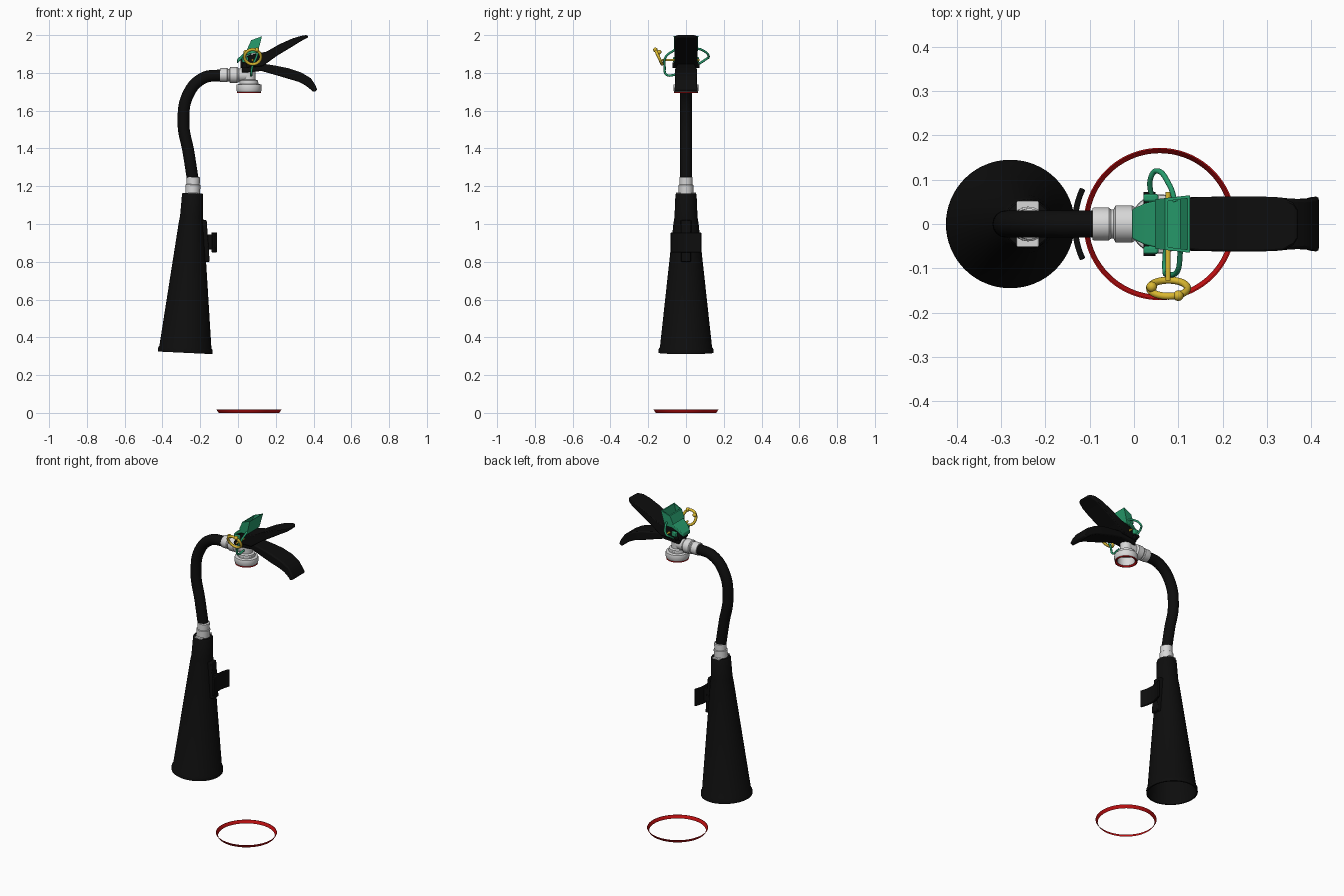
import bpy, bmesh, math
from mathutils import Vector

if "Cube" in bpy.data.objects:
    bpy.data.objects.remove(bpy.data.objects["Cube"])


def material(name, rgb):
    m = bpy.data.materials.new(name)
    m.diffuse_color = (*rgb, 1)
    m.use_nodes = True
    m.node_tree.nodes["Principled BSDF"].inputs["Base Color"].default_value = m.diffuse_color
    return m


BLACK = material("black_rubber", (0.004, 0.004, 0.004))
WHITE = material("pale_metal", (0.68, 0.68, 0.68))
GREEN = material("green_plastic", (0.02, 0.33, 0.15))
YELLOW = material("yellow_plastic", (0.70, 0.48, 0.03))
RED = material("red_paint", (0.58, 0.005, 0.006))


def finish(name, bm, mat, bevel=0.0, recalc=True):
    bmesh.ops.remove_doubles(bm, verts=bm.verts, dist=1e-5)
    if recalc:
        bmesh.ops.recalc_face_normals(bm, faces=bm.faces)
    me = bpy.data.meshes.new(name)
    bm.to_mesh(me)
    bm.free()
    ob = bpy.data.objects.new(name, me)
    bpy.context.collection.objects.link(ob)
    me.materials.append(mat)
    if bevel:
        mod = ob.modifiers.new("bevel", 'BEVEL')
        mod.width, mod.segments, mod.limit_method = bevel, 2, 'ANGLE'
    bpy.ops.object.select_all(action='DESELECT')
    ob.select_set(True)
    bpy.context.view_layer.objects.active = ob
    bpy.ops.object.shade_smooth_by_angle(angle=math.radians(35))
    return ob


def bridge(bm, rings, caps=False):
    n = len(rings[0])
    for a, b in zip(rings, rings[1:]):
        for i in range(n):
            j = (i + 1) % n
            bm.faces.new((a[i], a[j], b[j], b[i]))
    if caps:
        bm.faces.new(rings[0])
        bm.faces.new(rings[-1])


def lathe(name, profile, base, axis, mat, n=48):
    """Revolve (radius, height) pairs about an axis through base."""
    bm = bmesh.new()
    q = Vector((0, 0, 1)).rotation_difference(Vector(axis).normalized())
    rings = []
    for r, h in profile:
        rings.append([bm.verts.new(Vector(base) + q @ Vector(
            (r * math.cos(t), r * math.sin(t), h)))
            for t in (2 * math.pi * i / n for i in range(n))])
    bridge(bm, rings)
    return finish(name, bm, mat)


def loft(name, stations, mat, bevel):
    """Stations: top x, top z, bottom x, bottom z, half width."""
    bm = bmesh.new()
    rings = [[bm.verts.new(p) for p in ((xt, -w, zt), (xt, w, zt), (xb, w, zb), (xb, -w, zb))]
             for xt, zt, xb, zb, w in stations]
    bridge(bm, rings, True)
    return finish(name, bm, mat, bevel)


def tube(name, pts, r, mat):
    cu = bpy.data.curves.new(name, 'CURVE')
    cu.dimensions, cu.bevel_depth, cu.bevel_resolution = '3D', r, 6
    cu.use_fill_caps, cu.resolution_u = True, 12
    sp = cu.splines.new('BEZIER')
    sp.bezier_points.add(len(pts) - 1)
    for b, p in zip(sp.bezier_points, pts):
        b.co = p
        b.handle_left_type = b.handle_right_type = 'AUTO'
    cu.materials.append(mat)
    ob = bpy.data.objects.new(name, cu)
    bpy.context.collection.objects.link(ob)
    return ob


def box(name, c, s, mat, bevel=0.003):
    bm = bmesh.new()
    bmesh.ops.create_cube(bm, size=1)
    for v in bm.verts:
        v.co = Vector(c) + Vector(a * b for a, b in zip(v.co, s))
    return finish(name, bm, mat, bevel)


# Discharge horn, hollow and slightly tilted
H0 = Vector((-0.28, 0, 0.318))
HA = Vector((0.04, 0, 0.845))
lathe("horn", [(0.03, 0.846), (0.052, 0.846), (0.056, 0.84), (0.061, 0.72), (0.066, 0.69),
               (0.138, 0.03), (0.145, 0.02), (0.145, 0), (0.137, 0), (0.132, 0.03),
               (0.055, 0.69), (0, 0.70)], H0, HA, BLACK, 64)
lathe("horn_collar", [(0, 0.84), (0.039, 0.84), (0.039, 0.89), (0.035, 0.893),
                      (0.035, 0.93), (0.03, 0.933), (0, 0.933)], H0, HA, WHITE)
box("horn_clamp_plate", (-0.24, 0, 1.164), (0.05, 0.105, 0.008), WHITE)

# Horn clip: rib, stem and curved saddle that fits the missing cylinder
loft("clip_rib", [(-0.20, 1.02, -0.22, 0.80, 0.03), (-0.166, 1.02, -0.15, 0.80, 0.025)], BLACK, 0.004)
box("clip_stem", (-0.15, 0, 0.905), (0.04, 0.04, 0.08), BLACK)
bm = bmesh.new()
rings = []
for i in range(17):
    t = math.pi + math.radians(-25 + 50 * i / 16)
    rings.append([bm.verts.new((0.055 + r * math.cos(t), r * math.sin(t), z))
                  for r, z in ((0.182, 0.85), (0.182, 0.955), (0.195, 0.955), (0.195, 0.85))])
bridge(bm, rings, True)
finish("clip_saddle", bm, BLACK, 0.003)

# Hose
tube("hose", [(-0.24, 0, 1.24), (-0.262, 0, 1.38), (-0.289, 0, 1.54), (-0.262, 0, 1.69),
              (-0.185, 0, 1.772), (-0.085, 0, 1.788)], 0.031, BLACK)

# Valve: outlet, stem and open neck cap
lathe("valve_outlet", [(0, 0), (0.036, 0), (0.037, 0.004), (0.037, 0.037), (0.033, 0.042),
                       (0.033, 0.048), (0.042, 0.052), (0.042, 0.09), (0.034, 0.10),
                       (0.034, 0.145), (0, 0.145)], (-0.094, 0, 1.788), (1, 0, 0), WHITE)
lathe("valve_neck", [(0, 1.84), (0.035, 1.84), (0.035, 1.765), (0.048, 1.76), (0.05, 1.742),
                     (0.065, 1.738), (0.067, 1.732), (0.067, 1.708), (0.063, 1.70),
                     (0.05, 1.70), (0.05, 1.75), (0, 1.75)], (0.058, 0, 0), (0, 0, 1), WHITE)
lathe("neck_paint_edge", [(0.050, 1.701), (0.062, 1.701), (0.064, 1.694), (0.059, 1.693),
                          (0.050, 1.701)], (0.058, 0, 0), (0, 0, 1), RED)

# Leftover rim of the cylinder base, a thin sloped strip
lathe("base_rim", [(0.160, 0.0), (0.166, 0.008), (0.172, 0.018), (0.169, 0.018), (0.160, 0.004),
                   (0.160, 0.0)], (0.058, 0, 0), (0, 0, 1), RED, 72)

# Handles
loft("lower_handle", [(0.02, 1.835, 0.02, 1.80, 0.04), (0.125, 1.85, 0.125, 1.81, 0.045),
                      (0.2, 1.838, 0.195, 1.79, 0.052), (0.27, 1.824, 0.262, 1.77, 0.058),
                      (0.335, 1.802, 0.32, 1.753, 0.059), (0.385, 1.772, 0.355, 1.735, 0.056),
                      (0.41, 1.735, 0.385, 1.712, 0.058), (0.42, 1.708, 0.40, 1.698, 0.063)],
     BLACK, 0.007)
loft("upper_lever", [(0.012, 1.868, 0.012, 1.825, 0.038), (0.06, 1.895, 0.06, 1.83, 0.05),
                     (0.15, 1.912, 0.13, 1.835, 0.061), (0.22, 1.952, 0.21, 1.893, 0.062),
                     (0.29, 1.983, 0.285, 1.938, 0.062), (0.335, 1.996, 0.33, 1.966, 0.06),
                     (0.36, 2.0, 0.36, 1.982, 0.048), (0.371, 1.997, 0.371, 1.988, 0.03)],
     BLACK, 0.006)
for s, side in ((-1, "front"), (1, "back")):
    lathe("pivot_boss_" + side, [(0, 0), (0.014, 0), (0.014, 0.03), (0, 0.03)],
          (0.035, s * 0.042, 1.84), (0, s, 0), BLACK, 20)
    box("seal_ear_" + side, (0.038, s * 0.059, 1.87), (0.034, 0.018, 0.03), GREEN, 0.005)

# Green tamper seal: tapered cover plate and hollow tray
loft("seal_cover", [(-0.004, 1.873, -0.004, 1.85, 0.033), (0.025, 1.90, 0.025, 1.88, 0.047),
                    (0.06, 1.925, 0.06, 1.90, 0.055), (0.105, 1.925, 0.105, 1.905, 0.062)],
     GREEN, 0.003)
bm = bmesh.new()


def tray_ring(u0, u1, v, w):
    # u runs across the tilted tray and v runs up it
    def point(u):
        return 0.048 + 0.057 * u + 0.022 * v, 1.925 - 0.015 * u + (0.048 + 0.036 * u) * v
    (xa, za), (xb, zb) = point(u0), point(u1)
    return [bm.verts.new(p) for p in ((xa, -w * 0.9, za), (xb, -w, zb), (xb, w, zb), (xa, w * 0.9, za))]


bridge(bm, [tray_ring(0, 1, 0, 0.062), tray_ring(0, 1, 1, 0.065),
            tray_ring(0.12, 0.9, 1, 0.058), tray_ring(0.12, 0.9, 0.25, 0.056)], True)
finish("seal_tray", bm, GREEN)

# Seal straps on both sides
tube("seal_strap_back", [(0.04, 0.055, 1.84), (0.038, 0.105, 1.872), (0.05, 0.12, 1.885),
                         (0.08, 0.088, 1.92), (0.093, 0.05, 1.93)], 0.006, GREEN)
tube("seal_strap_front", [(0.072, -0.045, 1.792), (0.07, -0.105, 1.792), (0.075, -0.113, 1.83),
                          (0.098, -0.107, 1.885), (0.105, -0.06, 1.922)], 0.006, GREEN)

# Safety pin and pull ring
lathe("safety_pin", [(0, 0), (0.006, 0), (0.006, 0.20), (0, 0.20)],
      (0.077, -0.128, 1.868), (0, 1, 0), YELLOW, 16)
bpy.ops.mesh.primitive_torus_add(location=(0.078, -0.145, 1.885), major_radius=0.043,
                                 minor_radius=0.008, major_segments=40, minor_segments=12,
                                 rotation=(math.radians(-65), 0, 0))
ring = bpy.context.object
ring.name = "pull_ring"
ring.data.materials.append(YELLOW)
bpy.ops.object.shade_smooth_by_angle(angle=math.radians(60))
for dx, dy, dz in ((-0.038, 0.003, 0.025), (0.022, -0.017, 0.037)):
    bpy.ops.mesh.primitive_uv_sphere_add(radius=0.012, segments=16, ring_count=10,
                                         location=(0.078 + dx, -0.145 + dy, 1.885 + dz))
    knob = bpy.context.object
    knob.name = "ring_knob"
    knob.data.materials.append(YELLOW)
    bpy.ops.object.shade_smooth_by_angle(angle=math.radians(60))
